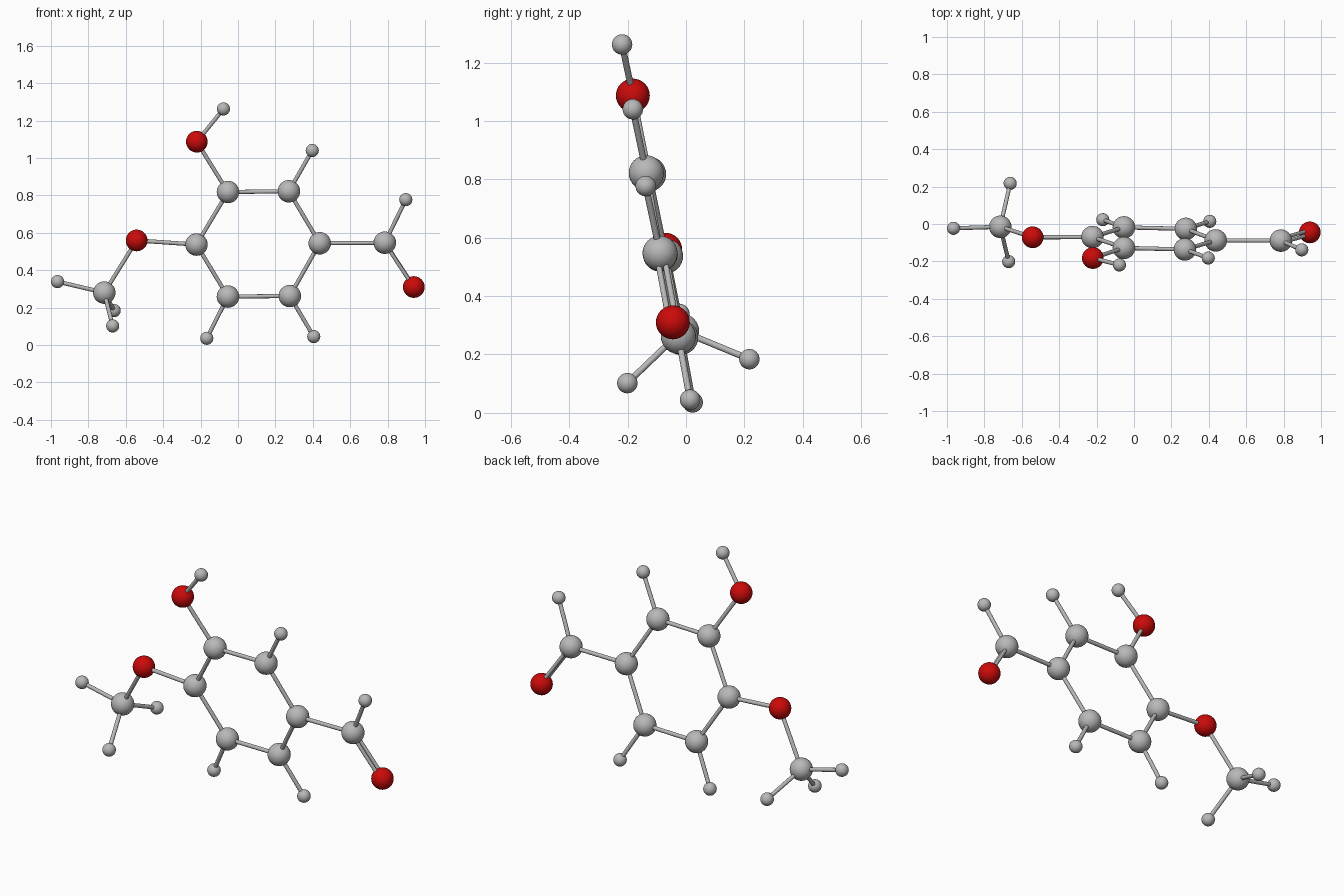
import bpy
from mathutils import Vector

if "Cube" in bpy.data.objects:
    bpy.data.objects.remove(bpy.data.objects["Cube"], do_unlink=True)


def material(name, colour):
    m = bpy.data.materials.new(name)
    m.use_nodes = True
    m.diffuse_color = colour
    m.node_tree.nodes["Principled BSDF"].inputs["Base Color"].default_value = colour
    return m


GREY = material("light grey", (0.48, 0.48, 0.48, 1))
RED = material("deep red", (0.60, 0.003, 0.003, 1))

# Radius and colour of each kind of ball
KINDS = {"carbon": (0.06, GREY), "oxygen": (0.058, RED), "hydrogen": (0.035, GREY)}
ROD_RADIUS = 0.011

# Ball positions, grouped by kind
ATOMS = {
    "carbon": {
        "ring_upper_right": (-0.054, -0.128, 0.818),
        "ring_upper_left": (0.272, -0.136, 0.822),
        "ring_left": (0.437, -0.088, 0.544),
        "ring_lower_left": (0.277, -0.026, 0.262),
        "ring_lower_right": (-0.054, -0.018, 0.259),
        "ring_right": (-0.222, -0.070, 0.537),
        "side_left": (0.785, -0.089, 0.547),
        "side_right": (-0.715, -0.015, 0.280),
    },
    "oxygen": {
        "top": (-0.220, -0.182, 1.087),
        "right": (-0.542, -0.071, 0.559),
        "left": (0.940, -0.045, 0.310),
    },
    "hydrogen": {
        "top_tip": (-0.078, -0.219, 1.262),
        "upper_left_tip": (0.397, -0.182, 1.040),
        "lower_left_tip": (0.405, 0.014, 0.045),
        "lower_right_tip": (-0.167, 0.023, 0.036),
        "side_left_tip": (0.897, -0.138, 0.777),
        "side_right_outer_tip": (-0.965, -0.023, 0.339),
        "side_right_back_tip": (-0.662, 0.217, 0.184),
        "side_right_front_tip": (-0.670, -0.201, 0.102),
    },
}


def finish(obj, name, mat):
    obj.name = name
    obj.data.materials.append(mat)
    bpy.ops.object.shade_smooth_by_angle()


def rod(name, a, b, radius=ROD_RADIUS):
    d = b - a
    bpy.ops.mesh.primitive_cylinder_add(vertices=16, radius=radius, depth=d.length,
                                        location=(a + b) / 2,
                                        rotation=d.to_track_quat("Z", "Y").to_euler())
    finish(bpy.context.object, name, GREY)


# Balls
points = {}
for kind, group in ATOMS.items():
    radius, mat = KINDS[kind]
    for name, pos in group.items():
        points[name] = Vector(pos)
        bpy.ops.mesh.primitive_uv_sphere_add(segments=32, ring_count=16,
                                             radius=radius, location=pos)
        finish(bpy.context.object, f"{name}_{kind}_ball", mat)

# Single rods: the six-sided ring, then the branches
ring = [n for n in points if n.startswith("ring")]
links = list(zip(ring, ring[1:] + ring[:1]))
links += [
    ("ring_upper_right", "top"), ("top", "top_tip"),
    ("ring_upper_left", "upper_left_tip"),
    ("ring_lower_left", "lower_left_tip"),
    ("ring_lower_right", "lower_right_tip"),
    ("ring_left", "side_left"), ("side_left", "side_left_tip"),
    ("ring_right", "right"), ("right", "side_right"),
]
links += [("side_right", f"side_right_{end}_tip") for end in ("outer", "back", "front")]
for a, b in links:
    rod(f"rod_{a}_to_{b}", points[a], points[b])

# Paired rods to the left oxygen, side by side across the ring plane
across = points["ring_left"] - points["ring_right"]
up = points["ring_upper_left"] - points["ring_lower_left"]
normal = across.cross(up).normalized()
for label, side in (("front", 1), ("back", -1)):
    shift = normal * side * 0.012
    rod(f"double_rod_{label}", points["side_left"] + shift, points["left"] + shift, 0.01)
